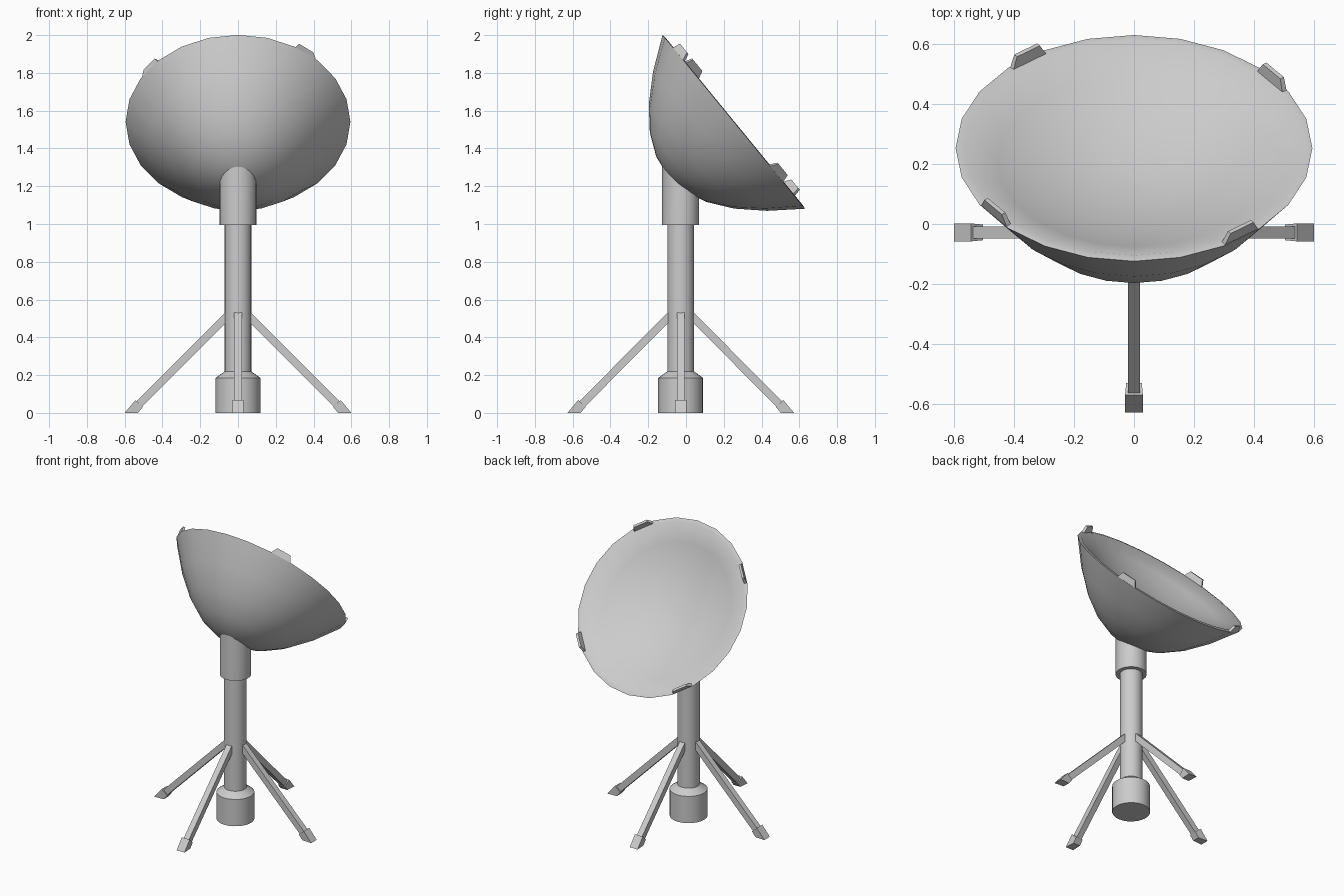
import bpy, bmesh, math
from mathutils import Matrix, Vector

if "Cube" in bpy.data.objects:
    bpy.data.objects.remove(bpy.data.objects["Cube"])

CY = -0.028                       # pole axis in y
SEG = 24
R, DEPTH = 0.595, 0.452           # dish rim radius and outer depth
DISH = Matrix.Translation((0, 0.253, 1.541)) @ Matrix.Rotation(math.radians(-50.65), 4, 'X')


def add(name, verts, faces, smooth=None, matrix=None):
    me = bpy.data.meshes.new(name)
    me.from_pydata(verts, [], faces)
    bm = bmesh.new()
    bm.from_mesh(me)
    bmesh.ops.recalc_face_normals(bm, faces=bm.faces)
    bm.to_mesh(me)
    bm.free()
    if matrix:
        me.transform(matrix)
    ob = bpy.data.objects.new(name, me)
    bpy.context.collection.objects.link(ob)
    if smooth:
        bpy.ops.object.select_all(action='DESELECT')
        ob.select_set(True)
        bpy.context.view_layer.objects.active = ob
        bpy.ops.object.shade_smooth_by_angle(angle=math.radians(smooth))
    return ob


def lathe(name, profile, matrix, caps=True, top=None):
    """Spin (radius, z) points; top(x, y) may override the last ring's height."""
    verts, faces, n = [], [], len(profile)
    for k, (r, z) in enumerate(profile):
        for i in range(SEG):
            a = math.tau * i / SEG
            x, y = r * math.cos(a), r * math.sin(a)
            verts.append((x, y, top(x, y) if top and k == n - 1 else z))
    for k in range(n - 1):
        for i in range(SEG):
            j = (i + 1) % SEG
            faces.append((k*SEG + i, k*SEG + j, (k+1)*SEG + j, (k+1)*SEG + i))
    if caps:
        faces += [tuple(range(SEG)), tuple(range((n-1)*SEG, n*SEG))]
    else:                         # close both poles with fans
        for k in (0, n - 1):
            verts.append((0, 0, profile[k][1]))
            faces += [(len(verts) - 1, k*SEG + i, k*SEG + (i+1) % SEG) for i in range(SEG)]
    return add(name, verts, faces, 35, matrix)


def prism(name, outline, half_widths, matrix):
    """Extrude an (x, z) outline along y, with a half width per point."""
    n = len(outline)
    verts = [(x, s * w, z) for s in (-1, 1) for (x, z), w in zip(outline, half_widths)]
    faces = [tuple(range(n)), tuple(range(n, 2*n))]
    faces += [(i, (i+1) % n, n + (i+1) % n, n + i) for i in range(n)]
    return add(name, verts, faces, None, matrix)


def dish_bottom(x, y):
    """Height of the dish underside above a point of the pole frame."""
    lo, hi, inv = 1.0, 1.6, DISH.inverted()
    for _ in range(30):
        mid = (lo + hi) / 2
        p = inv @ Vector((x, y + CY, mid))
        below = p.z < DEPTH * ((p.x**2 + p.y**2) / R**2 - 1)
        lo, hi = (mid, hi) if below else (lo, mid)
    return lo + 0.012


# central column
axis = Matrix.Translation((0, CY, 0))
lathe("base_drum", [(0.119, 0), (0.119, 0.185), (0.07, 0.22)], axis)
lathe("pole", [(0.071, 0.2), (0.071, 1.02)], axis)
lathe("dish_socket", [(0.098, 0.995), (0.098, 1.2)], axis, top=dish_bottom)

# dish: deep parabolic back, flat rim, shallower inner bowl
N = 5
ri, di = R - 0.027, 0.155
outer = [(R * k / N, DEPTH * ((k / N)**2 - 1)) for k in range(1, N + 1)]
inner = [(ri * k / N, 0.003 + di * ((k / N)**2 - 1)) for k in range(N, 0, -1)]
outer.insert(0, (0.002, -DEPTH))
inner.append((0.002, 0.003 - di))
lathe("dish", outer + inner, DISH, caps=False)

# four tapered clips on the rim, four legs with wedge feet
for i, side in enumerate(("right", "back", "left", "front")):
    m = DISH @ Matrix.Rotation(math.radians(37.5 + 90 * i), 4, 'Z')
    prism("rim_clip_" + side, [(0.57, -0.002), (0.578, 0.042), (0.593, 0.042), (0.588, -0.002)],
          [0.07, 0.048, 0.048, 0.07], m)
    m = axis @ Matrix.Rotation(math.radians(90 * i), 4, 'Z')
    prism("leg_" + side, [(0.028, 0.514), (0.056, 0.544), (0.55, 0.048), (0.522, 0.018)],
          [0.02] * 4, m)
    prism("foot_" + side, [(0.60, 0), (0.543, 0.068), (0.503, 0.032), (0.53, 0)],
          [0.03, 0.03, 0.026, 0.026], m)
